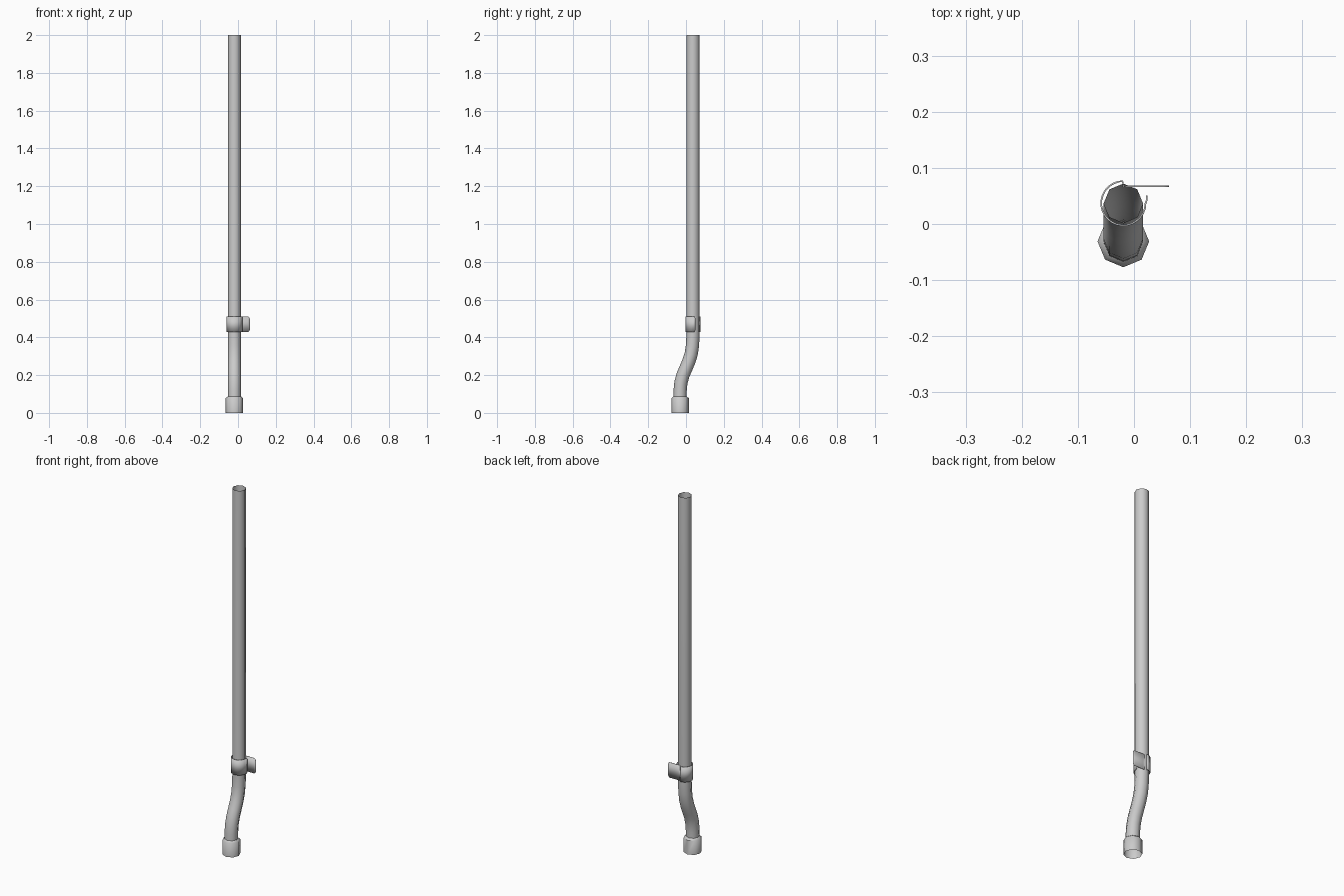
import bpy, bmesh, math
from mathutils import Vector

if "Cube" in bpy.data.objects:
    bpy.data.objects.remove(bpy.data.objects["Cube"])

CX = -0.019


def finish(name, bm, angle=50):
    bmesh.ops.recalc_face_normals(bm, faces=bm.faces)
    me = bpy.data.meshes.new(name)
    bm.to_mesh(me)
    bm.free()
    ob = bpy.data.objects.new(name, me)
    bpy.context.collection.objects.link(ob)
    bpy.ops.object.select_all(action='DESELECT')
    ob.select_set(True)
    bpy.context.view_layer.objects.active = ob
    bpy.ops.object.shade_smooth_by_angle(angle=math.radians(angle))
    return ob


def sweep(name, stations, sides=8):
    """Open tube through (y, z, radius, tilt) stations."""
    bm = bmesh.new()
    rings = []
    for y, z, r, tilt in stations:
        ring = []
        for i in range(sides):
            a = 2 * math.pi * i / sides
            v = r * math.sin(a)
            ring.append(bm.verts.new((CX + r * math.cos(a),
                                      y + v * math.cos(tilt),
                                      z - v * math.sin(tilt))))
        rings.append(ring)
    for a, b in zip(rings, rings[1:]):
        for i in range(sides):
            j = (i + 1) % sides
            bm.faces.new((a[i], a[j], b[j], b[i]))
    return finish(name, bm)


# Downpipe with an S-bend, open at the top
path = [(-.032, .08), (-.031, .12), (-.027, .16), (-.016, .20), (-.001, .235),
        (.014, .27), (.027, .31), (.034, .355), (.037, .41), (.037, 2.0)]
stations = []
for i, (y, z) in enumerate(path):
    tilt = 0
    if 0 < i < len(path) - 2:
        tilt = math.atan2(path[i + 1][0] - path[i - 1][0],
                          path[i + 1][1] - path[i - 1][1])
    stations.append((y, z, .035, tilt))
sweep("downpipe", stations)

# Wider socket at the foot, stepping in to the pipe
sweep("foot_socket", [(-.031, 0, .046, 0), (-.031, .078, .046, 0),
                      (-.032, .087, .035, 0)])

# Strap clamp: plan-view path from wall plate round the pipe to the loose end
cy, R, zc, H = .037, .0395, .469, .042
pts = [Vector((x, .067)) for x in (.0625, .059, .053, .0, CX)]
heights = [.030, .038, H, H, H]
for i in range(21):
    a = math.radians(92 + 268 * i / 20)
    pts.append(Vector((CX + R * math.cos(a), cy + R * math.sin(a))))
    heights.append(H)
for y, h in ((.042, H), (.048, .037), (.051, .028)):
    pts.append(Vector((CX + R + .002, y)))
    heights.append(h)
bm = bmesh.new()
cols = [(bm.verts.new((p.x, p.y, zc - h)), bm.verts.new((p.x, p.y, zc + h)))
        for p, h in zip(pts, heights)]
for a, b in zip(cols, cols[1:]):
    bm.faces.new((a[0], b[0], b[1], a[1]))
clamp = finish("pipe_clamp", bm, 35)
sol = clamp.modifiers.new("thickness", 'SOLIDIFY')
sol.thickness = .003
sol.offset = 0
